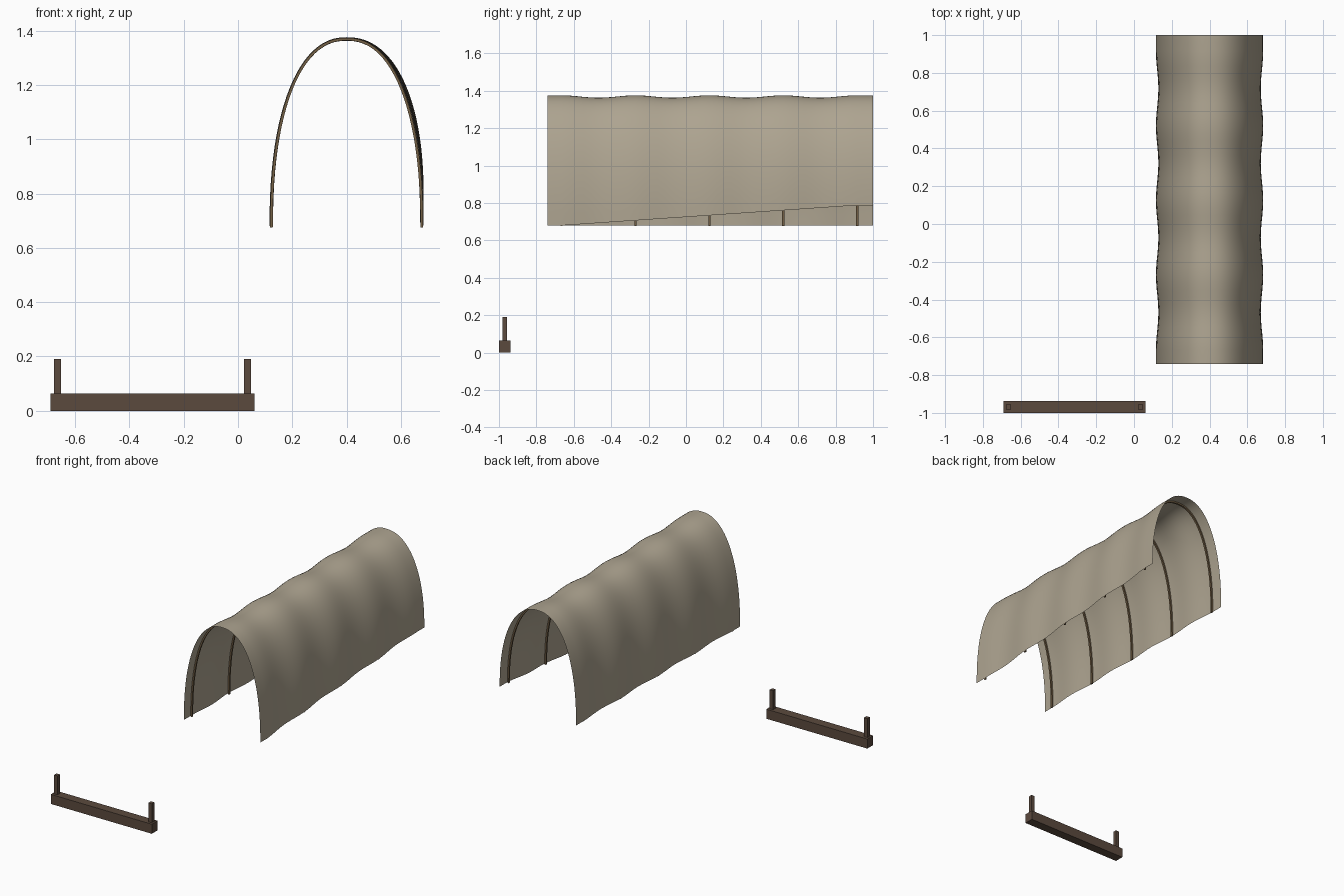
import bpy, bmesh, math

cube = bpy.data.objects.get("Cube")
if cube:
    bpy.data.objects.remove(cube, do_unlink=True)


def material(name, rgb):
    m = bpy.data.materials.new(name)
    m.use_nodes = True
    colour = (*rgb, 1)
    m.diffuse_color = colour
    bsdf = m.node_tree.nodes["Principled BSDF"]
    bsdf.inputs["Base Color"].default_value = colour
    bsdf.inputs["Roughness"].default_value = 0.9
    return m


CANVAS = material("canvas beige", (0.42, 0.37, 0.28))
HOOP = material("hoop brown", (0.17, 0.115, 0.06))
WOOD = material("dark wood", (0.105, 0.068, 0.048))

CENTRE, HALF, TOP, BASE = 0.4, 0.284, 1.376, 0.68
FIRST, GAP, COUNT = -0.665, 0.395, 5
FRONT, BACK = -0.74, 1.0
LAST = FIRST + GAP * (COUNT - 1)
POWER = 2 / 2.25


def arch(t, y, inset=0.0, base=BASE):
    """Point on the tilt at angle t; the +x hem rises towards the back."""
    c, s = math.cos(t), max(math.sin(t), 0.0)
    height = TOP - base - inset
    x = math.copysign(abs(c) ** POWER, c) * (HALF - inset)
    z = height * s ** POWER
    if c > 0:
        lift = 0.108 * min(max((y - FIRST) / (LAST - FIRST), 0), 1)
        z = lift + z * (1 - lift / height)
    # cloth sags inward between neighbouring hoops
    if FIRST < y < LAST:
        sag = 0.013 * math.sin(math.pi * (y - FIRST) / GAP) ** 2
        x -= sag * c
        z -= sag * s
    return (CENTRE + x, y, base + z)


def loft(name, rows, mat, closed=False):
    """Skin a list of point rows; closed rows form a capped tube."""
    bm = bmesh.new()
    grid = [[bm.verts.new(p) for p in row] for row in rows]
    n = len(grid[0])
    for a, b in zip(grid, grid[1:]):
        for i in range(n if closed else n - 1):
            j = (i + 1) % n
            bm.faces.new((a[i], a[j], b[j], b[i]))
    if closed:
        bm.faces.new(grid[0])
        bm.faces.new(grid[-1])
    bmesh.ops.recalc_face_normals(bm, faces=bm.faces)
    mesh = bpy.data.meshes.new(name)
    bm.to_mesh(mesh)
    bm.free()
    mesh.materials.append(mat)
    obj = bpy.data.objects.new(name, mesh)
    bpy.context.collection.objects.link(obj)
    bpy.ops.object.select_all(action='DESELECT')
    obj.select_set(True)
    bpy.context.view_layer.objects.active = obj
    bpy.ops.object.shade_smooth_by_angle(angle=math.radians(35))
    return obj


def box(name, centre, size, mat):
    bpy.ops.mesh.primitive_cube_add(size=1, location=centre)
    obj = bpy.context.object
    obj.name = name
    obj.scale = size
    bpy.ops.object.transform_apply(location=False, rotation=False, scale=True)
    obj.data.materials.append(mat)
    return obj


# Cloth cover, lengthwise stations include every hoop
STEPS = 48
angles = [math.pi * i / STEPS for i in range(STEPS + 1)]
stations = [FRONT] + [FIRST + GAP * i / 10 for i in range(10 * (COUNT - 1) + 1)] + [BACK]
loft("canvas_cover", [[arch(t, y) for t in angles] for y in stations], CANVAS)

# Bent hoops just inside the cover
for k in range(COUNT):
    y = FIRST + GAP * k
    rows = []
    for t in angles:
        rows.append([(p[0], p[1] + dy, p[2])
                     for inset, dy in ((0.002, -0.006), (0.002, 0.006),
                                       (0.012, 0.006), (0.012, -0.006))
                     for p in [arch(t, y, inset, BASE - 0.004)]])
    loft(f"hoop_{k + 1}", rows, HOOP, closed=True)

# Cross beam with an upright stake at each end
BEAM_X, BEAM_Y = -0.315, -0.969
box("bolster_beam", (BEAM_X, BEAM_Y, 0.032), (0.75, 0.062, 0.064), WOOD)
for side, sign in (("left", 1), ("right", -1)):
    box(f"stake_{side}", (BEAM_X + sign * 0.35, BEAM_Y, 0.126), (0.026, 0.026, 0.13), WOOD)
